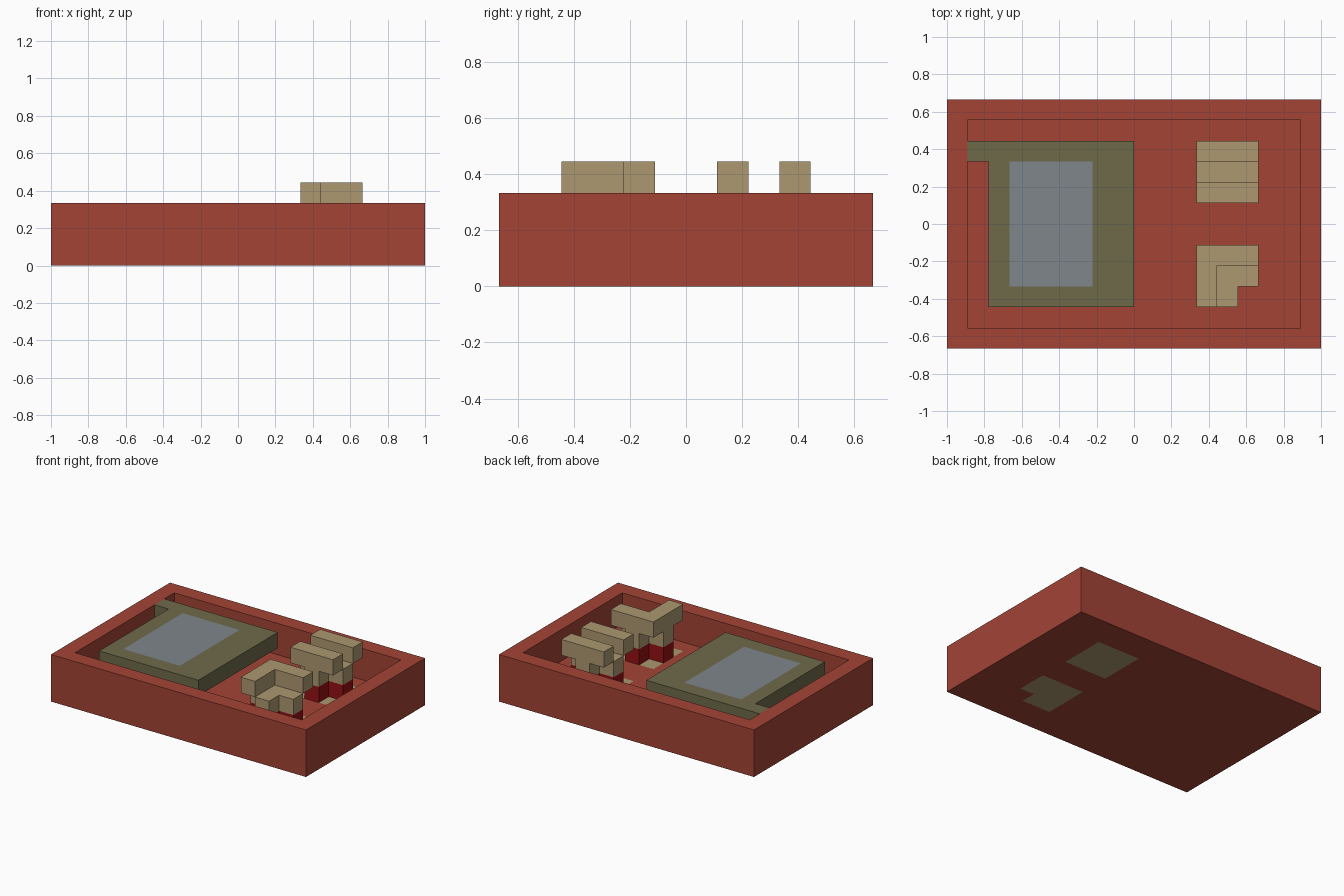
import bpy, bmesh

if "Cube" in bpy.data.objects:
    bpy.data.objects.remove(bpy.data.objects["Cube"])

U = 1 / 9  # one block unit; everything sits on this grid


def material(name, rgb):
    lin = [(c / 255 / 12.92) if c < 11 else ((c / 255 + 0.055) / 1.055) ** 2.4 for c in rgb]
    m = bpy.data.materials.new(name)
    m.diffuse_color = (*lin, 1)
    m.use_nodes = True
    m.node_tree.nodes["Principled BSDF"].inputs["Base Color"].default_value = m.diffuse_color
    return m


BRICK = material("brick_red", (163, 68, 54))
TAN = material("tan", (173, 152, 113))
OLIVE = material("olive", (110, 106, 74))
GREY = material("blue_grey", (127, 134, 139))
RED = material("deep_red", (150, 16, 18))


def slab(name, outline, z0, z1, mat=None):
    """Extrude a counter-clockwise outline (in block units) from z0 to z1."""
    bm = bmesh.new()
    face = bm.faces.new([bm.verts.new((x * U, y * U, z0 * U)) for x, y in outline])
    top = bmesh.ops.extrude_face_region(bm, geom=[face], use_keep_orig=True)["geom"]
    bmesh.ops.translate(bm, vec=(0, 0, (z1 - z0) * U),
                        verts=[v for v in top if isinstance(v, bmesh.types.BMVert)])
    bmesh.ops.recalc_face_normals(bm, faces=bm.faces)
    mesh = bpy.data.meshes.new(name)
    bm.to_mesh(mesh)
    bm.free()
    ob = bpy.data.objects.new(name, mesh)
    bpy.context.collection.objects.link(ob)
    if mat:
        mesh.materials.append(mat)
    return ob


def rect(x0, y0, x1, y1):
    return [(x0, y0), (x1, y0), (x1, y1), (x0, y1)]


def moved(outline, y):
    return [(px, py + y) for px, py in outline]


def cut(ob, outline, z0, z1):
    cutter = slab("cutter", outline, z0, z1)
    cutter.hide_render = True
    mod = ob.modifiers.new("cut", 'BOOLEAN')
    mod.operation, mod.solver, mod.object = 'DIFFERENCE', 'EXACT', cutter
    bpy.context.view_layer.objects.active = ob
    bpy.ops.object.modifier_apply(modifier=mod.name)
    bpy.data.objects.remove(cutter)


# Outlines of the two seat bases, and the cross shared by legs and cushions
back_base = rect(3, 1, 6, 4)
front_base = [(3, -4), (5, -4), (5, -3), (6, -3), (6, -1), (3, -1)]
cross = [(4, 1), (5, 1), (5, 2), (6, 2), (6, 3), (5, 3),
         (5, 4), (4, 4), (4, 3), (3, 3), (3, 2), (4, 2)]

# Tray with a one-block wall and floor, opened where the bases are inlaid
tray = slab("tray", rect(-9, -6, 9, 6), 0, 3, BRICK)
cut(tray, rect(-8, -5, 8, 5), 1, 4)
for base in (back_base, front_base):
    cut(tray, base, -1, 2)

# Raised platform with a tab reaching the left wall, and its inlaid panel
platform = slab("platform", [(-7, -4), (0, -4), (0, 4), (-8, 4), (-8, 3), (-7, 3)], 2, 3, OLIVE)
panel = rect(-6, -3, -2, 3)
cut(platform, panel, 1, 4)
slab("platform_panel", panel, 2, 3, GREY)

# Two seats: floor base, red leg, tan cushion
for side, base, y in (("back", back_base, 0), ("front", front_base, -5)):
    slab(side + "_seat_base", base, 0, 1, TAN)
    slab(side + "_seat_leg", moved(cross, y), 1, 2, RED)
    slab(side + "_seat_cushion", moved(cross, y), 2, 3, TAN)

# Top rails: two parallel bars behind, a corner rail in front
slab("back_seat_near_rail", rect(3, 1, 6, 2), 3, 4, TAN)
slab("back_seat_far_rail", rect(3, 3, 6, 4), 3, 4, TAN)
slab("front_seat_corner_rail", [(3, -4), (4, -4), (4, -2), (6, -2), (6, -1), (3, -1)], 3, 4, TAN)
